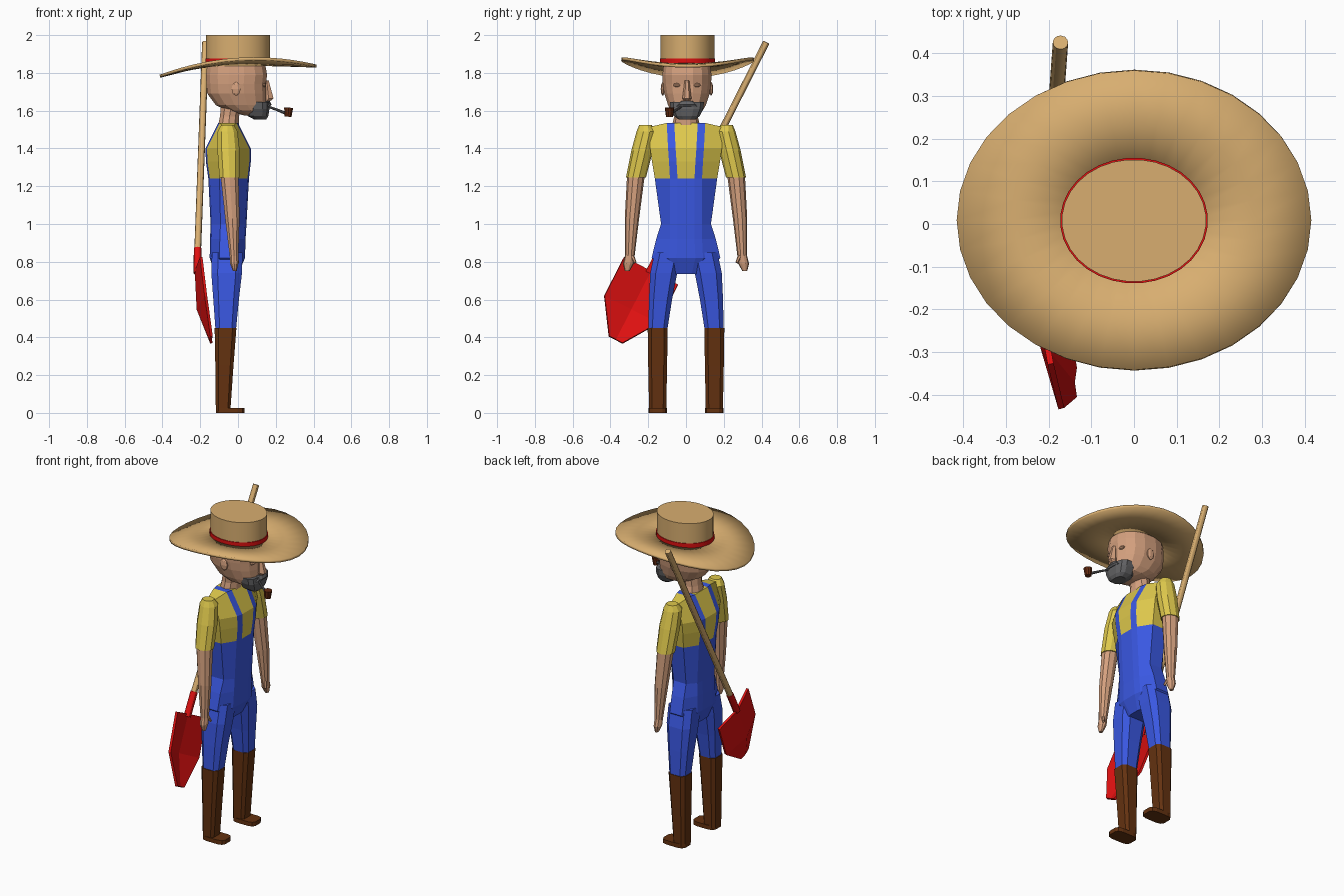
import bpy, bmesh, math
from mathutils import Vector

if "Cube" in bpy.data.objects:
    bpy.data.objects.remove(bpy.data.objects["Cube"])


def material(name, r, g, b):
    lin = lambda c: ((c / 255 + 0.055) / 1.055) ** 2.4 if c > 10 else c / 255 / 12.92
    m = bpy.data.materials.new(name)
    m.diffuse_color = (lin(r), lin(g), lin(b), 1)
    m.use_nodes = True
    m.node_tree.nodes["Principled BSDF"].inputs["Base Color"].default_value = m.diffuse_color
    return m


STRAW = material("straw", 216, 174, 112)
SKIN = material("skin", 212, 160, 126)
YELLOW = material("shirt_yellow", 222, 200, 76)
BLUE = material("denim_blue", 58, 88, 226)
RED = material("red", 222, 16, 16)
BOOT = material("boot_brown", 100, 50, 16)
GREY = material("beard_grey", 98, 98, 100)
PIPE = material("pipe_brown", 100, 42, 16)


def add_object(name, verts, faces, mats, rule=None, smooth=False):
    me = bpy.data.meshes.new(name)
    me.from_pydata([tuple(v) for v in verts], [], faces)
    for m in mats:
        me.materials.append(m)
    if rule:
        for i, p in enumerate(me.polygons):
            p.material_index = rule(i, p)
    bm = bmesh.new()
    bm.from_mesh(me)
    bmesh.ops.recalc_face_normals(bm, faces=bm.faces)
    bm.to_mesh(me)
    bm.free()
    ob = bpy.data.objects.new(name, me)
    bpy.context.collection.objects.link(ob)
    if smooth:
        bpy.ops.object.select_all(action='DESELECT')
        ob.select_set(True)
        bpy.context.view_layer.objects.active = ob
        bpy.ops.object.shade_smooth_by_angle(angle=math.radians(30))
    return ob


def loft_faces(k, n):
    return [(r * n + i, r * n + (i + 1) % n, (r + 1) * n + (i + 1) % n, (r + 1) * n + i)
            for r in range(k - 1) for i in range(n)]


def loft(name, rings, mat, smooth=False):
    n, k = len(rings[0]), len(rings)
    faces = loft_faces(k, n) + [tuple(range(n)), tuple(range((k - 1) * n, k * n))]
    return add_object(name, [v for r in rings for v in r], faces, [mat], smooth=smooth)


def oval(x, y, z, rx, ry, n=8, box=1.0):
    """Horizontal ring; box below 1 squares it off."""
    out = []
    for i in range(n):
        a = 2 * math.pi * (i + 0.5) / n
        c, s = math.cos(a), math.sin(a)
        out.append((x + rx * math.copysign(abs(c) ** box, c),
                    y + ry * math.copysign(abs(s) ** box, s), z))
    return out


def rod(name, a, b, ra, rb, mat, n=12):
    a, b = Vector(a), Vector(b)
    q = (b - a).to_track_quat('Z', 'Y')
    ring = lambda p, r: [p + q @ Vector((r * math.cos(t * math.tau / n), r * math.sin(t * math.tau / n), 0))
                         for t in range(n)]
    return loft(name, [ring(a, ra), ring(b, rb)], mat, True)


def ball(name, loc, size, mat):
    rings = [oval(loc[0], loc[1], loc[2] + size[2] * math.sin(t), size[0] * math.cos(t), size[1] * math.cos(t))
             for t in (-1.4, -0.7, 0, 0.7, 1.4)]
    return loft(name, rings, mat)


# Torso: overalls below the chest, shirt above, straps in their own columns
def torso_ring(z, xb, xf, hw, s, drop=0.0):
    c, d = (xb + xf) / 2, (xf - xb) / 2
    half = [(xf, s, z), (xf - 0.008, s + 0.04, z), (c + 0.45 * d, hw, z - drop),
            (c - 0.45 * d, hw, z - drop), (xb + 0.008, s + 0.04, z), (xb, s, z)]
    return half + [(x, -y, h) for x, y, h in reversed(half)]


levels = [(0.735, -0.12, 0.0, 0.10, 0.03), (0.82, -0.15, 0.037, 0.182, 0.05),
          (0.92, -0.148, 0.04, 0.158, 0.045), (1.0, -0.145, 0.045, 0.132, 0.045),
          (1.24, -0.157, 0.058, 0.165, 0.045), (1.33, -0.17, 0.068, 0.18, 0.05),
          (1.40, -0.172, 0.068, 0.19, 0.055), (1.535, -0.105, 0.0, 0.188, 0.062, 0.02)]
rings = [torso_ring(*l) for l in levels]
b = 12 * (len(rings) - 1)
caps = [(0, 1, 4, 5), (10, 11, 6, 7), (1, 2, 3, 4), (7, 8, 9, 10), (11, 0, 5, 6)]
side = loft_faces(len(rings), 12)


def torso_rule(i, p):
    if i >= len(side):
        return 0 if i - len(side) in (0, 1, 5) else 1
    return 0 if p.center.z < 1.24 or i % 12 in (0, 4, 6, 10) else 1


add_object("overalls_and_shirt", [v for r in rings for v in r],
           side + [tuple(b + j for j in c) for c in caps] + [tuple(range(12))],
           [BLUE, YELLOW], torso_rule)

# Limbs, one set per side
for s, tag in ((1, "left"), (-1, "right")):
    loft(tag + "_trouser_leg", [oval(x, s * y, z, rx, ry, 8, 0.6) for x, y, z, rx, ry in
         [(-0.057, 0.095, 0.85, 0.085, 0.075), (-0.06, 0.118, 0.74, 0.085, 0.075),
          (-0.063, 0.135, 0.60, 0.071, 0.064), (-0.065, 0.15, 0.43, 0.056, 0.052)]], BLUE)
    loft(tag + "_boot", [oval(x, s * y, z, rx, ry, 8, 0.5) for x, y, z, rx, ry in
         [(-0.066, 0.15, 0.45, 0.06, 0.055), (-0.072, 0.15, 0.25, 0.05, 0.052),
          (-0.079, 0.15, 0.01, 0.04, 0.047)]], BOOT)
    loft(tag + "_foot", [oval(-0.042, s * 0.15, z, 0.077, 0.05, 12, 0.5) for z in (0.0, 0.026)], BOOT)
    loft(tag + "_sleeve", [oval(x, s * y, z, rx, ry, 10) for x, y, z, rx, ry in
         [(-0.055, 0.215, 1.525, 0.035, 0.032), (-0.055, 0.208, 1.49, 0.055, 0.054),
          (-0.05, 0.232, 1.39, 0.062, 0.057), (-0.045, 0.265, 1.245, 0.056, 0.053)]], YELLOW)
    loft(tag + "_forearm_and_hand", [oval(x, s * y, z, rx, ry, 10) for x, y, z, rx, ry in
         [(-0.045, 0.265, 1.26, 0.05, 0.047), (-0.03, 0.286, 1.03, 0.04, 0.038),
          (-0.021, 0.298, 0.83, 0.024, 0.026), (-0.02, 0.305, 0.79, 0.023, 0.029),
          (-0.017, 0.311, 0.752, 0.011, 0.013)]], SKIN)
    rod(tag + "_thumb", (-0.01, s * 0.285, 0.83), (0.0, s * 0.268, 0.795), 0.011, 0.007, SKIN, 6)
    ball(tag + "_ear", (-0.01, 0.005 + s * 0.128, 1.715), (0.026, 0.012, 0.036), SKIN)
    ball(tag + "_eyelid", (0.138, 0.005 + s * 0.052, 1.735), (0.012, 0.024, 0.011), SKIN)

# Neck and head
loft("neck", [oval(x, 0, z, rx, ry, 10) for x, z, rx, ry in
     [(-0.05, 1.52, 0.058, 0.075), (-0.045, 1.57, 0.053, 0.062), (-0.03, 1.66, 0.06, 0.065)]], SKIN)


def span(xb, xf, z, hw, n=16, box=0.85):
    return oval((xb + xf) / 2, 0.005, z, (xf - xb) / 2, hw, n, box)


loft("head", [span(*l) for l in
     [(0.03, 0.13, 1.575, 0.045), (-0.06, 0.145, 1.60, 0.085), (-0.12, 0.15, 1.63, 0.102),
      (-0.165, 0.152, 1.69, 0.122), (-0.17, 0.15, 1.74, 0.13), (-0.172, 0.157, 1.79, 0.132),
      (-0.165, 0.145, 1.85, 0.125)]], SKIN)
loft("nose", [oval(x, 0.005, z, rx, ry, 6) for x, z, rx, ry in
     [(0.153, 1.65, 0.02, 0.018), (0.162, 1.665, 0.03, 0.024), (0.152, 1.76, 0.012, 0.012)]], SKIN)
loft("beard", [span(*l, 12, 0.7) for l in
     [(0.085, 0.15, 1.553, 0.045), (0.05, 0.162, 1.572, 0.07), (0.045, 0.168, 1.61, 0.088),
      (0.045, 0.165, 1.645, 0.093)]], GREY)
loft("moustache", [span(*l, 10, 0.8) for l in
     [(0.13, 0.17, 1.622, 0.062), (0.13, 0.178, 1.632, 0.05), (0.13, 0.168, 1.652, 0.03)]], GREY)

# Pipe
rod("pipe_stem_inner", (0.15, -0.02, 1.625), (0.205, -0.05, 1.605), 0.006, 0.007, GREY, 8)
rod("pipe_stem_outer", (0.205, -0.05, 1.605), (0.262, -0.085, 1.583), 0.007, 0.009, GREY, 8)
rod("pipe_bowl", (0.265, -0.087, 1.568), (0.268, -0.087, 1.616), 0.019, 0.025, PIPE, 10)

# Straw hat: dished brim, oval crown and ribbon
N = 32
brim = []
for t in (0, 0.5, 1):
    for i in range(N):
        a = math.tau * i / N
        c, s = math.cos(a), math.sin(a)
        edge = 1.88 + 0.027 * c - 0.063 * c * c
        brim.append(((0.15 + 0.265 * t) * c, 0.009 + (0.125 + 0.225 * t) * s,
                     1.852 + (edge - 1.852) * t ** 1.15))
ob = add_object("hat_brim", brim, loft_faces(3, N), [STRAW], smooth=True)
mod = ob.modifiers.new("thickness", 'SOLIDIFY')
mod.thickness = 0.016
mod.offset = -1 if ob.data.polygons[0].normal.z > 0 else 1
loft("hat_crown", [oval(0, 0.008, z, 0.169, 0.143, N) for z in (1.838, 2.0)], STRAW, True)
loft("hat_ribbon", [oval(0, 0.008, z, 0.173, 0.147, N) for z in (1.85, 1.877)], RED, True)

# Shovel slung across the back
top, socket, neck = (-0.172, 0.425, 1.962), (-0.213, -0.128, 0.87), (-0.214, -0.195, 0.74)
rod("shovel_handle", top, socket, 0.018, 0.018, STRAW)
rod("shovel_socket", socket, neck, 0.021, 0.021, RED)
down, across = Vector((0, -0.455, -0.89)), Vector((0, 0.89, -0.455))
start = Vector((0, -0.185, 0.752))
verts = []
for dist, half, xc, xe in ((0, 0.16, -0.222, -0.195), (0.23, 0.16, -0.212, -0.17), (0.41, 0.04, -0.145, -0.14)):
    for w, x in ((-half, xe), (0, xc), (half, xe)):
        verts.append(start + down * dist + across * w + Vector((x, 0, 0)))
blade = add_object("shovel_blade", verts,
                   [(r * 3 + c, r * 3 + c + 1, r * 3 + c + 4, r * 3 + c + 3) for r in (0, 1) for c in (0, 1)], [RED])
mod = blade.modifiers.new("thickness", 'SOLIDIFY')
mod.thickness = 0.014
mod.offset = 0
